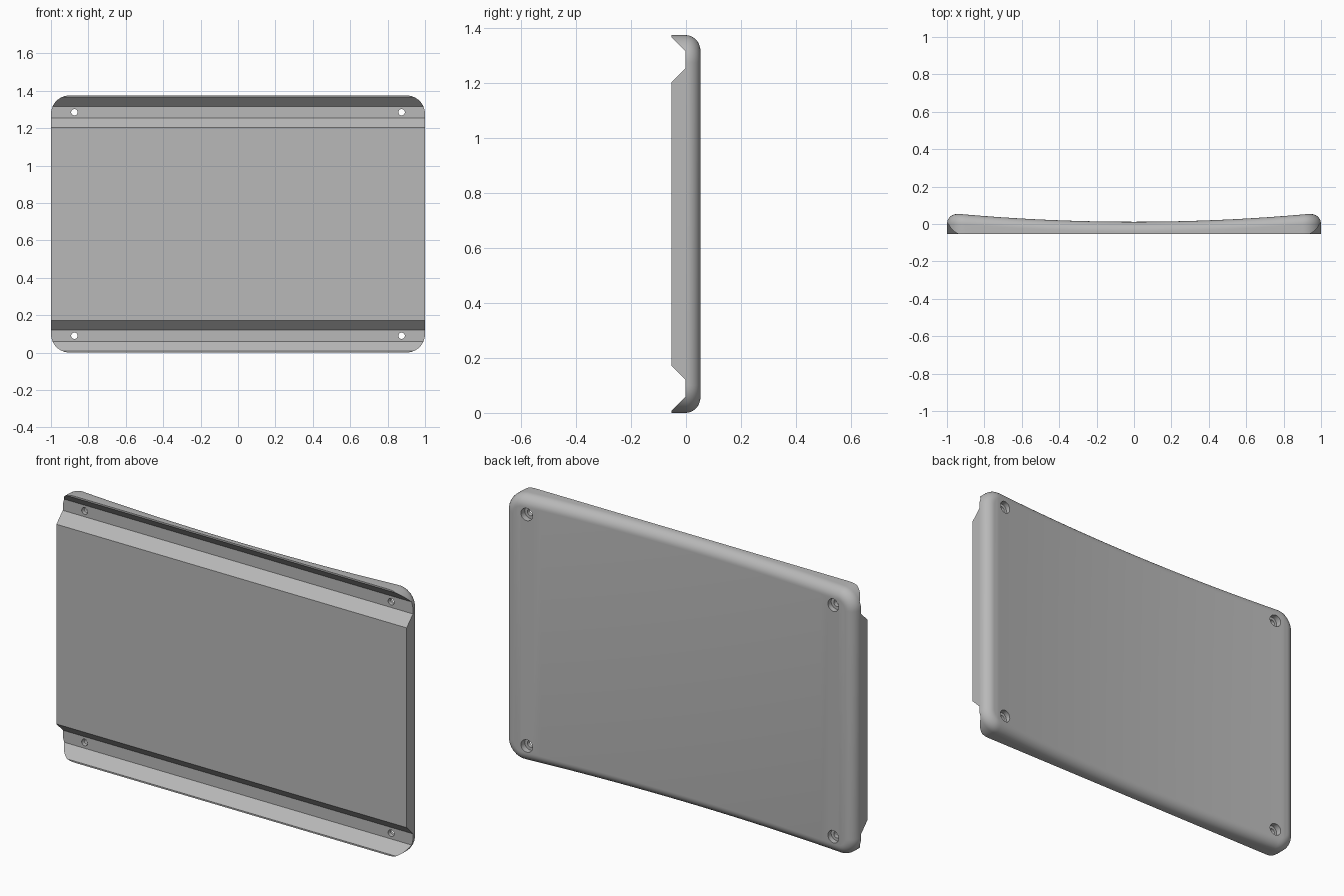
import bpy, bmesh, math
from mathutils import Matrix

cube = bpy.data.objects.get("Cube")
if cube:
    bpy.data.objects.remove(cube, do_unlink=True)

HEIGHT, FRONT, BACK, MIDDLE = 1.375, -0.053, 0.055, 0.012
CORNER, FILLET, FLOOR = 0.1, 0.053, -0.001
MID_Z = HEIGHT / 2

grey = bpy.data.materials.new("Plain grey")
grey.use_nodes = True
colour = (0.48, 0.48, 0.48, 1)
grey.diffuse_color = colour
grey.node_tree.nodes["Principled BSDF"].inputs["Base Color"].default_value = colour


def make_object(name, bm):
    bmesh.ops.recalc_face_normals(bm, faces=bm.faces)
    mesh = bpy.data.meshes.new(name)
    bm.to_mesh(mesh)
    bm.free()
    mesh.materials.append(grey)
    obj = bpy.data.objects.new(name, mesh)
    bpy.context.collection.objects.link(obj)
    return obj


def back_y(x):
    """Gently concave back surface."""
    return MIDDLE + (BACK - MIDDLE) * x * x / 0.9


def outline(inset):
    """Rounded rectangle; its lower half mirrors its upper half."""
    r, steps, spans = CORNER - inset, 12, 36
    cx, cz = 1 - CORNER, MID_Z - CORNER
    arc = [(cx + r * math.cos(a), cz + r * math.sin(a))
           for a in (math.pi / 2 * i / steps for i in range(steps + 1))]
    top = [(cx - 2 * cx * i / spans, cz + r) for i in range(1, spans)]
    upper = arc + top + [(-x, z) for x, z in reversed(arc)]
    return upper + [(x, -z) for x, z in reversed(upper)]


def add_ring(bm, inset, height):
    return [bm.verts.new((x, height(x), z + MID_Z)) for x, z in outline(inset)]


# Plate body: flat front, straight rim, filleted concave back
bm = bmesh.new()
rings = [add_ring(bm, 0, lambda x: FRONT)]
for i in range(11):
    a = math.pi / 2 * i / 10
    drop = FILLET * (1 - math.sin(a))
    rings.append(add_ring(bm, FILLET * (1 - math.cos(a)),
                          lambda x: max(min(back_y(x), 0.053) - drop, FRONT + 0.001)))
n = len(rings[0])
for lower, upper in zip(rings, rings[1:]):
    for i in range(n):
        j = (i + 1) % n
        bm.faces.new((lower[i], lower[j], upper[j], upper[i]))
bm.faces.new(rings[0])
last = rings[-1]
for i in range(n // 2 - 1):
    bm.faces.new((last[i], last[i + 1], last[n - 2 - i], last[n - 1 - i]))
plate = make_object("plate", bm)


def groove_cutter(flip):
    """Trapezoid channel running the full width of the front."""
    depth = FLOOR - FRONT + 0.02
    profile = [(FLOOR, 0.06), (FLOOR, 0.12),
               (FLOOR - depth, 0.12 + depth), (FLOOR - depth, 0.06 - depth)]
    bm = bmesh.new()
    ends = [[bm.verts.new((x, y, HEIGHT - z if flip else z)) for y, z in profile]
            for x in (-1.1, 1.1)]
    for end in ends:
        bm.faces.new(end)
    for i in range(4):
        j = (i + 1) % 4
        bm.faces.new((ends[0][i], ends[0][j], ends[1][j], ends[1][i]))
    return make_object("groove_cutter", bm)


def bore_cutter(x, z, radius, y0, y1):
    bm = bmesh.new()
    place = Matrix.Translation((x, (y0 + y1) / 2, z)) @ Matrix.Rotation(math.pi / 2, 4, 'X')
    bmesh.ops.create_cone(bm, cap_ends=True, segments=32, radius1=radius,
                          radius2=radius, depth=y1 - y0, matrix=place)
    return make_object("bore_cutter", bm)


# Front grooves, then screw holes with counterbores on the back
cutters = [groove_cutter(False), groove_cutter(True)]
for x in (-0.875, 0.875):
    for z in (0.09, HEIGHT - 0.09):
        cutters.append(bore_cutter(x, z, 0.032, 0.02, 0.2))
        cutters.append(bore_cutter(x, z, 0.017, -0.2, 0.1))

bpy.ops.object.select_all(action='DESELECT')
bpy.context.view_layer.objects.active = plate
plate.select_set(True)
for cutter in cutters:
    mod = plate.modifiers.new("cut", 'BOOLEAN')
    mod.operation, mod.solver, mod.object = 'DIFFERENCE', 'EXACT', cutter
    bpy.ops.object.modifier_apply(modifier=mod.name)
    bpy.data.objects.remove(cutter, do_unlink=True)

bpy.ops.object.shade_smooth_by_angle(angle=math.radians(30))
